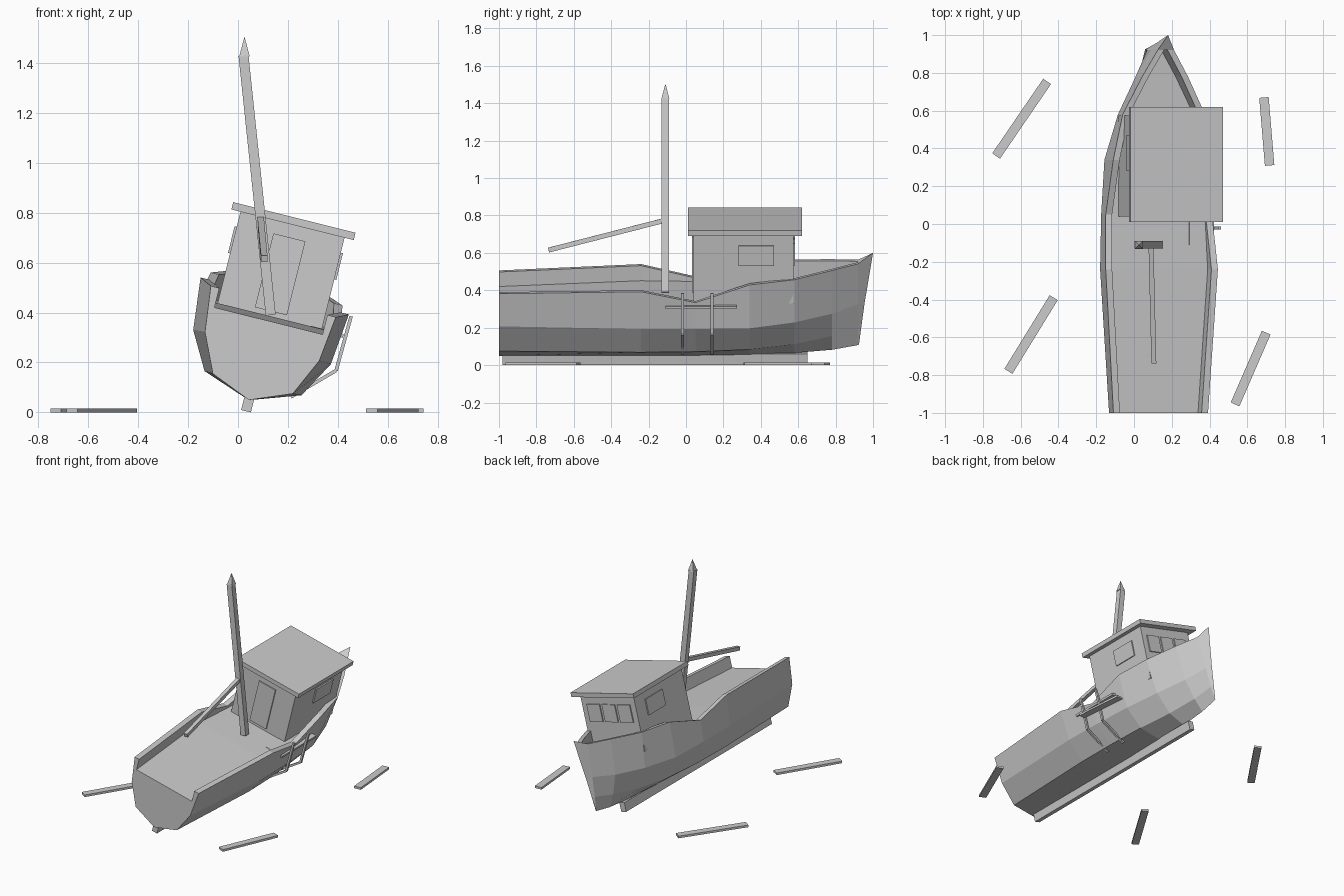
import bpy, bmesh, math
from mathutils import Matrix, Vector

if "Cube" in bpy.data.objects:
    bpy.data.objects.remove(bpy.data.objects["Cube"])

ROLL = Matrix.Rotation(math.radians(14), 4, 'Y')   # the boat lies over on its keel
CX = 0.03                                          # centreline before rolling

grey = bpy.data.materials.new("plain_grey")
grey.diffuse_color = (0.6, 0.6, 0.6, 1)
grey.use_nodes = True
grey.node_tree.nodes["Principled BSDF"].inputs["Base Color"].default_value = grey.diffuse_color


def finish(name, bm, matrix=None):
    if matrix:
        bm.transform(matrix)
    bmesh.ops.remove_doubles(bm, verts=bm.verts, dist=0.0005)
    bmesh.ops.recalc_face_normals(bm, faces=bm.faces)
    me = bpy.data.meshes.new(name)
    bm.to_mesh(me)
    bm.free()
    me.materials.append(grey)
    ob = bpy.data.objects.new(name, me)
    bpy.context.collection.objects.link(ob)
    return ob


def box(name, x, y, z):
    """Box in boat space from (min, max) pairs, rolled with the hull."""
    bm = bmesh.new()
    size = [b - a for a, b in (x, y, z)]
    mid = [(a + b) / 2 for a, b in (x, y, z)]
    m = Matrix.Translation(mid) @ Matrix.Diagonal((*size, 1))
    bmesh.ops.create_cube(bm, size=1, matrix=m)
    return finish(name, bm, ROLL)


def add_beam(bm, p0, p1, w, h):
    """Rectangular bar between two world points."""
    p0, p1 = Vector(p0), Vector(p1)
    d = p1 - p0
    m = (Matrix.Translation((p0 + p1) / 2) @ d.to_track_quat('Z', 'Y').to_matrix().to_4x4()
         @ Matrix.Diagonal((w, h, d.length, 1)))
    bmesh.ops.create_cube(bm, size=1, matrix=m)


def beam(name, p0, p1, w, h):
    bm = bmesh.new()
    add_beam(bm, p0, p1, w, h)
    return finish(name, bm)


# Hull: lofted sections with bulwarks and deck
# y, keel z, bilge half-width, z, chine half-width, z, sheer half-width, z, deck z
STATIONS = [
    (-1.00, .059, .165, .126, .236, .280, .258, .465, .385),
    (-0.24, .058, .200, .128, .284, .277, .306, .488, .405),
    (0.05, .058, .195, .130, .278, .276, .290, .424, .405),
    (0.34, .062, .170, .136, .260, .275, .272, .517, .410),
    (0.58, .075, .110, .150, .190, .290, .225, .534, .420),
    (0.78, .092, .050, .180, .100, .315, .125, .560, .430),
    (0.92, .118, .012, .215, .025, .350, .045, .577, .440),
]
bm = bmesh.new()
rings = []
for y, kz, bw, bz, cw, cz, sw, sz, dz in STATIONS:
    iw = max(sw - 0.035, 0.01)
    half = [(bw, bz), (cw, cz), (sw, sz), (iw, sz), (iw, dz)]
    pts = [(0, kz)] + half + [(-a, b) for a, b in reversed(half)]
    rings.append([bm.verts.new((CX + a, y, b)) for a, b in pts])
for r0, r1 in zip(rings, rings[1:]):
    for i in range(11):
        j = (i + 1) % 11
        bm.faces.new((r0[i], r0[j], r1[j], r1[i]))
bm.faces.new(rings[0])
# Stem: last section closes onto a raking edge
stem = [bm.verts.new((CX, y, z)) for y, z in
        ((.925, .122), (.937, .215), (.955, .350), (1.0, .626))]
last = rings[-1]
for side in (last[:4], [last[0], last[10], last[9], last[8]]):
    for i in range(3):
        bm.faces.new((side[i], side[i + 1], stem[i + 1], stem[i]))
bm.faces.new((last[3], last[4], stem[3]))
bm.faces.new((last[8], last[7], stem[3]))
bm.faces.new((last[4], last[7], stem[3]))
bm.faces.new((last[4], last[5], last[6], last[7]))
finish("hull", bm, ROLL)

box("keel", (CX - .02, CX + .02), (-.98, .65), (.0125, .075))
box("deck_edge", (.2, .335), (-.11, .27), (.392, .407))

# Wheelhouse
box("cabin", (CX - .215, CX + .215), (.04, .575), (.40, .785))
box("roof", (CX - .2525, CX + .2525), (.01, .62), (.782, .812))
box("door", (CX - .066, CX + .066), (.032, .041), (.425, .73))
for side, name in ((-1, "port_window"), (1, "starboard_window")):
    a, b = CX + side * .214, CX + side * .2235
    box(name, (min(a, b), max(a, b)), (.28, .47), (.61, .72))
for k in (-1, 0, 1):
    c = CX + k * .122
    box("forward_window", (c - .052, c + .052), (.574, .583), (.6, .72))

# Mast with pointed top, and boom
bm = bmesh.new()
add_beam(bm, (.131, -.11, .39), (.022, -.11, 1.43), .04, .04)
tip = Matrix.Translation((.026, -.11, 1.465)) @ Matrix.Rotation(math.pi / 4, 4, 'Z')
bmesh.ops.create_cone(bm, cap_ends=True, segments=4, radius1=.03, radius2=0,
                      depth=.08, matrix=tip)
finish("mast", bm)
beam("boom", (.09, -.11, .775), (.105, -.735, .615), .026, .026)

# Two straps bent round the starboard side
for y in (-.02, .14):
    bm = bmesh.new()
    path = [(.453, y, .385), (.393, y, .168), (.212, y, .062)]
    for p, q in zip(path, path[1:]):
        add_beam(bm, p, q, .016, .014)
    finish("side_strap", bm)

# Loose planks on the ground
for a, b, c, d in ((-.73, .36, -.46, .755), (.688, .67, .718, .31),
                   (-.665, -.78, -.425, -.39), (.535, -.955, .70, -.575)):
    beam("loose_plank", (a, b, .0075), (c, d, .0075), .05, .015)
